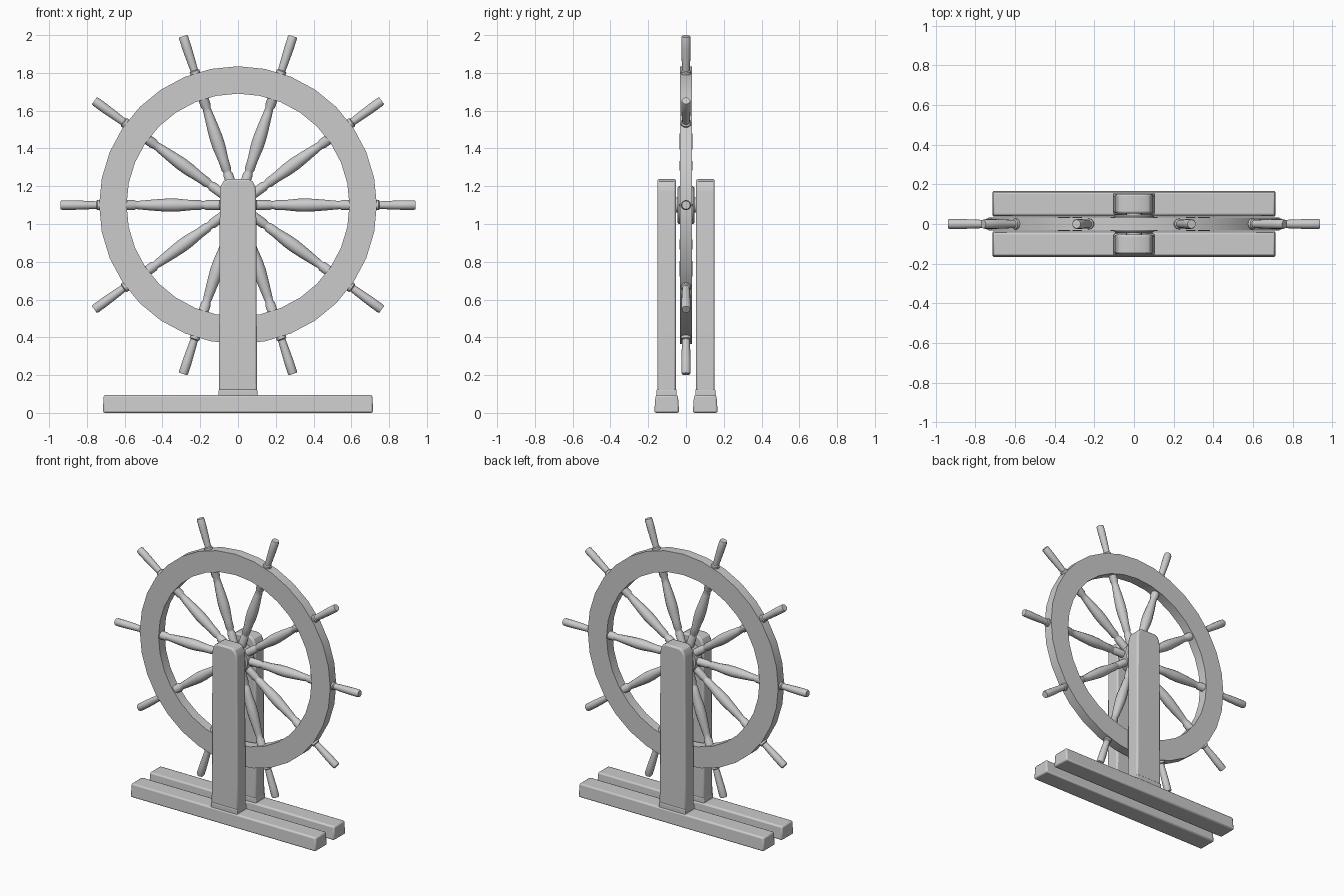
import bpy, bmesh, math
from mathutils import Matrix

cube = bpy.data.objects.get("Cube")
if cube:
    bpy.data.objects.remove(cube, do_unlink=True)

grey = bpy.data.materials.new("plain_grey")
grey.use_nodes = True
grey.diffuse_color = (0.6, 0.6, 0.6, 1)
grey.node_tree.nodes["Principled BSDF"].inputs["Base Color"].default_value = (0.6, 0.6, 0.6, 1)

HUB_Z = 1.1


def finish(name, bm, bevel=0, smooth=30):
    bmesh.ops.recalc_face_normals(bm, faces=bm.faces)
    mesh = bpy.data.meshes.new(name)
    bm.to_mesh(mesh)
    bm.free()
    mesh.materials.append(grey)
    obj = bpy.data.objects.new(name, mesh)
    bpy.context.collection.objects.link(obj)
    if bevel:
        mod = obj.modifiers.new("Soft edges", "BEVEL")
        mod.width = bevel
        mod.segments = 2
        mod.limit_method = "ANGLE"
        mod.angle_limit = math.radians(40)
    bpy.ops.object.select_all(action="DESELECT")
    obj.select_set(True)
    bpy.context.view_layer.objects.active = obj
    bpy.ops.object.shade_smooth_by_angle(angle=math.radians(smooth))
    return obj


def lathe(name, profile, sides, matrix, closed=False, smooth=30):
    """Spin (radius, height) points about z, then place with matrix."""
    bm = bmesh.new()
    rings = [[bm.verts.new((r * math.cos(a), r * math.sin(a), h))
              for a in (math.tau * i / sides for i in range(sides))]
             for r, h in profile]
    pairs = list(zip(rings, rings[1:]))
    if closed:
        pairs.append((rings[-1], rings[0]))
    else:
        bm.faces.new(rings[0])
        bm.faces.new(rings[-1])
    for low, high in pairs:
        for i in range(sides):
            j = (i + 1) % sides
            bm.faces.new((low[i], low[j], high[j], high[i]))
    bm.transform(matrix)
    return finish(name, bm, smooth=smooth)


def prism(name, outline, y0, y1, bevel):
    """Extrude an x-z outline from y0 to y1."""
    bm = bmesh.new()
    face = bm.faces.new([bm.verts.new((x, y0, z)) for x, z in outline])
    out = bmesh.ops.extrude_face_region(bm, geom=[face])
    for v in out["geom"]:
        if isinstance(v, bmesh.types.BMVert):
            v.co.y = y1
    return finish(name, bm, bevel)


# Rim and hub, with their axis along y
to_y = Matrix.Translation((0, 0, HUB_Z)) @ Matrix.Rotation(math.pi / 2, 4, "X")
lathe("wheel_rim", [(0.59, -0.033), (0.735, -0.033), (0.735, 0.033), (0.59, 0.033)],
      32, to_y, closed=True, smooth=20)
lathe("wheel_hub", [(0.092, -0.046), (0.1, -0.038), (0.1, 0.038), (0.092, 0.046)], 32, to_y)
lathe("axle", [(0.04, -0.1), (0.04, 0.1)], 16, to_y)

# Turned spokes, each running through the rim to a handle
turning = [(0.026, 0.05), (0.026, 0.17), (0.021, 0.18), (0.021, 0.19), (0.026, 0.2),
           (0.027, 0.25), (0.034, 0.32), (0.035, 0.37), (0.031, 0.43), (0.024, 0.51),
           (0.021, 0.54), (0.027, 0.55), (0.027, 0.745), (0.02, 0.75), (0.022, 0.79),
           (0.025, 0.87), (0.025, 0.93), (0.022, 0.94)]
for n in range(10):
    turn = Matrix.Rotation(math.pi / 2 + n * math.tau / 10, 4, "Y")
    lathe(f"spoke_{n + 1}", turning, 12, Matrix.Translation((0, 0, HUB_Z)) @ turn, smooth=40)

# Uprights with arched tops, standing on a pair of foot beams
half_post = [(0.102, 0.08), (0.1, 0.3), (0.096, 1.17), (0.091, 1.2), (0.078, 1.225), (0.055, 1.238)]
post = half_post + [(-x, z) for x, z in reversed(half_post)]
half_beam = [(0.715, 0), (0.712, 0.094)]
beam = half_beam + [(-x, z) for x, z in reversed(half_beam)]
for side, s in (("front", -1), ("back", 1)):
    prism(f"{side}_upright", post, s * 0.053, s * 0.152, 0.01)
    foot = prism(f"{side}_foot_beam", beam, s * 0.036, s * 0.168, 0.01)
    # The beam narrows slightly towards its top
    for v in foot.data.vertices:
        if v.co.z > 0.05:
            v.co.y = s * 0.102 + (v.co.y - s * 0.102) * 0.9
    # Low collar where the upright meets the beam
    prism(f"{side}_upright_collar", [(0.104, 0.08), (0.102, 0.125), (-0.102, 0.125), (-0.104, 0.08)],
          s * 0.049, s * 0.156, 0.006)
